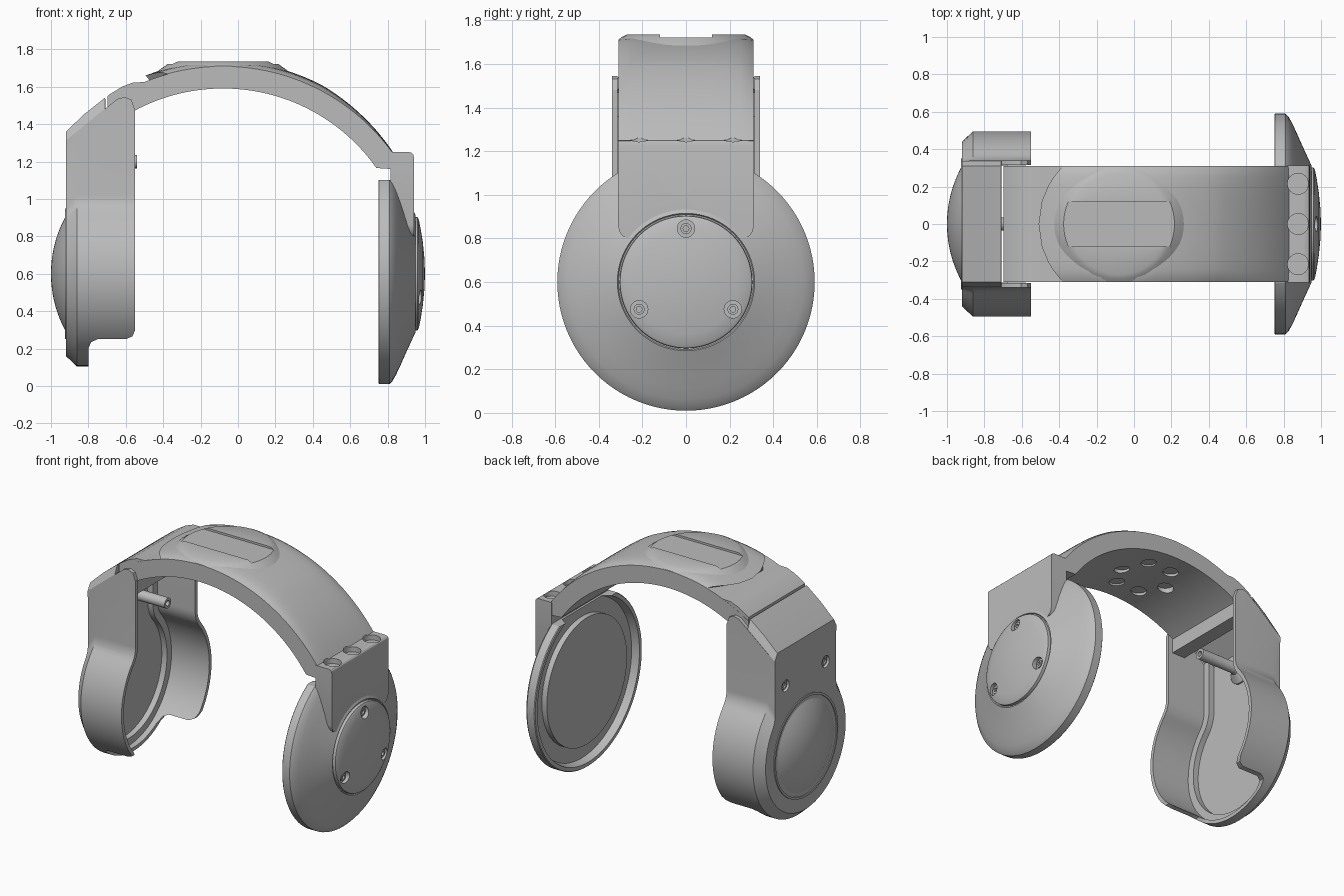
import bpy, bmesh, math
from math import sin, cos, pi, sqrt, atan2

if "Cube" in bpy.data.objects:
    bpy.data.objects.remove(bpy.data.objects["Cube"])

grey = bpy.data.materials.new("grey plastic")
grey.diffuse_color = (0.5, 0.5, 0.5, 1)
grey.use_nodes = True
grey.node_tree.nodes["Principled BSDF"].inputs["Base Color"].default_value = grey.diffuse_color
CX, CZ, EAR_Z = -0.08, 0.587, 0.6      # band arc centre, ear centre height


def finish(name, bm):
    bmesh.ops.remove_doubles(bm, verts=bm.verts, dist=1e-5)
    bmesh.ops.recalc_face_normals(bm, faces=bm.faces)
    me = bpy.data.meshes.new(name)
    bm.to_mesh(me)
    bm.free()
    me.materials.append(grey)
    ob = bpy.data.objects.new(name, me)
    bpy.context.collection.objects.link(ob)
    return ob


def loft(name, loops, cap_start=True, cap_end=True):
    """Skin a list of equal-length closed loops of 3D points."""
    bm = bmesh.new()
    rows = [[bm.verts.new(p) for p in loop] for loop in loops]
    n = len(rows[0])
    for a, b in zip(rows, rows[1:]):
        for i in range(n):
            j = (i + 1) % n
            bm.faces.new((a[i], a[j], b[j], b[i]))
    if cap_start:
        bm.faces.new(rows[0])
    if cap_end:
        bm.faces.new(rows[-1])
    return finish(name, bm)


def prism_y(name, pts, half):
    return loft(name, [[(x, y, z) for x, z in pts] for y in (-half, half)])


def prism_x(name, pts, x0, x1):
    return loft(name, [[(x, y, z) for y, z in pts] for x in (x0, x1)])


def box(name, x0, x1, half, z0, z1):
    return prism_y(name, [(x0, z0), (x1, z0), (x1, z1), (x0, z1)], half)


def lathe(name, prof, axis, at, n=64):
    """Turn (position, radius) points about the x or z axis through `at`."""
    bm = bmesh.new()
    rows = []
    for a, r in prof:
        row = []
        for i in range(n):
            c, s = r * cos(2 * pi * i / n), r * sin(2 * pi * i / n)
            p = (a, at[0] + c, at[1] + s) if axis == 'X' else (at[0] + c, at[1] + s, a)
            row.append(bm.verts.new(p))
        rows.append(row)
    for a, b in zip(rows, rows[1:]):
        for i in range(n):
            j = (i + 1) % n
            bm.faces.new((a[i], a[j], b[j], b[i]))
    bmesh.ops.dissolve_degenerate(bm, dist=1e-6, edges=bm.edges)
    return finish(name, bm)


def rod(name, axis, at, a, b, r, n=24):
    return lathe(name, [(a, 0), (a, r), (b, r), (b, 0)], axis, at, n)


def cut(ob, cutter, op='DIFFERENCE'):
    m = ob.modifiers.new("cut", 'BOOLEAN')
    m.operation, m.solver, m.object = op, 'EXACT', cutter
    bpy.context.view_layer.objects.active = ob
    bpy.ops.object.modifier_apply(modifier=m.name)
    bpy.data.objects.remove(cutter)


def arc_z(x, r):
    return CZ + sqrt(r * r - (x - CX) ** 2)


def span(a, b, n):
    return [a + (b - a) * i / n for i in range(n + 1)]


# headband arch with a ring of blind holes underneath
inner = [(x, arc_z(x, 1.0035)) for x in span(-0.62, 0.74, 44)]
outer = [(x, arc_z(x, 1.12)) for x in span(0.83, -0.69, 48)]
band = prism_y("headband", inner + [(0.82, 1.16), (0.86, 1.2)] + outer, 0.31)
for k in range(6):
    t = k * pi / 3
    cut(band, rod("hole", 'Z', (CX + 0.18 * cos(t), 0.18 * sin(t)), 1.4, 1.635, 0.05))

# crowned cover over the arch, with a round left end
half_section = [(0.0, 1.15), (0.12, 1.149), (0.2, 1.147), (0.25, 1.143), (0.285, 1.135), (0.31, 1.122)]
section = [(-y, r) for y, r in half_section[:0:-1]] + half_section
loops = []
for t in span(0, 1, 48):
    top, low = [], []
    for y, r in section:
        x0 = CX - sqrt(0.43 ** 2 - y * y)
        x = x0 + (0.845 - x0) * t
        fade = 1 - 0.9 * max(0, (x - 0.45) / 0.4)
        top.append((x, y, min(1.718, arc_z(x, 1.121 + (r - 1.121) * fade))))
        low.append((x, y, arc_z(x, 1.10)))
    loops.append(top + low[::-1])
cover = loft("headband_cover", loops)

# round top pad with a shallow strip across it
pad = lathe("top_pad", [(1.6, 0), (1.6, 0.37), (1.66, 0.37), (1.69, 0.34), (1.722, 0.295),
                        (1.735, 0.27), (1.735, 0)], 'Z', (CX, 0))
cut(pad, box("clip", -1, 1, 0.309, 1, 2), 'INTERSECT')
cut(pad, box("strip", -0.5, 0.4, 0.12, 1.721, 1.8))

# slider tongue and cross bar at the left end
prism_y("slider_tongue", [(-0.698, 1.46), (-0.698, 1.55), (-0.685, 1.56), (-0.62, 1.6), (-0.56, 1.623),
                          (-0.48, 1.625), (-0.48, 1.53), (-0.55, 1.485)], 0.309)
box("cross_bar", -0.68, -0.58, 0.32, 1.36, 1.47)


# left housing: hollow keyhole shell
def keyhole(x, r, n, f):
    zf = EAR_Z + sqrt((r + f) ** 2 - (n + f) ** 2)
    a = atan2(zf - EAR_Z, n + f)
    half = [(r * cos(t), EAR_Z + r * sin(t)) for t in span(-pi / 2, a, 30)]
    half += [(n + f + f * cos(t), zf + f * sin(t)) for t in span(a + pi, pi, 8)[1:]]
    half.append((n, 1.7))
    return [(x, y, z) for y, z in half] + [(x, -y, z) for y, z in half[:0:-1]]


housing = loft("left_housing", [
    keyhole(-0.92, 0.44, 0.335, 0.15), keyhole(-0.862, 0.495, 0.34, 0.15),
    keyhole(-0.55, 0.495, 0.34, 0.15), keyhole(-0.55, 0.47, 0.315, 0.175),
    keyhole(-0.84, 0.47, 0.315, 0.175), keyhole(-0.84, 0.42, 0.265, 0.225),
    keyhole(-0.88, 0.42, 0.265, 0.225)])
cut(housing, prism_y("above", [(-1.1, 1.16), (-0.92, 1.31), (-0.7, 1.49), (-0.645, 1.535), (-0.605, 1.545),
                               (-0.57, 1.53), (-0.552, 1.48), (-0.4, 1.48), (-0.4, 1.9), (-1.1, 1.9)], 1))
cut(housing, prism_y("below", [(-0.8, -0.1), (-0.8, 0.2), (-0.785, 0.235), (-0.75, 0.25), (-0.6, 0.25),
                               (-0.565, 0.265), (-0.549, 0.3), (-0.4, 0.3), (-0.4, -0.1)], 1))
for s in (-1, 1):
    cut(housing, rod("screw_hole", 'X', (s * 0.22, 1.1), -1, -0.9, 0.04))
    lathe("left_screw", [(-0.89, 0.018), (-0.91, 0.018), (-0.91, 0.028), (-0.89, 0.028), (-0.89, 0.018)],
          'X', (s * 0.22, 1.1), 24)

# sloping roof of the housing, bevelled down to its sides
slope = [(-0.92, 1.31), (-0.92, 1.36), (-0.82, 1.455), (-0.71, 1.542), (-0.708, 1.485)]
low = [(-0.92, 1.27), (-0.92, 1.312), (-0.82, 1.394), (-0.71, 1.484), (-0.708, 1.44)]
loft("housing_roof", [[(x, y, z) for x, z in p] for y, p in
                      ((-0.338, low), (-0.31, slope), (0.31, slope), (0.338, low))])

# left dome cap and inner post
ball = (0.31 ** 2 + 0.08 ** 2) / 0.16
dome = [(-1.0 + ball - sqrt(ball ** 2 - r * r), r) for r in span(0, 0.31, 14)]
lathe("left_dome", dome + [(-0.9, 0.31), (-0.9, 0)], 'X', (0, EAR_Z))
lathe("left_dome_ring", [(-0.91, 0.335), (-0.926, 0.335), (-0.926, 0.35), (-0.91, 0.35), (-0.91, 0.335)],
      'X', (0, EAR_Z))
lathe("inner_post", [(-0.89, 0), (-0.89, 0.09), (-0.87, 0.09), (-0.835, 0.04), (-0.82, 0.036), (-0.54, 0.036),
                     (-0.54, 0.018), (-0.6, 0.018), (-0.6, 0)], 'X', (0, 1.2), 32)

# right ear disc: domed outside with face plate, channel and raised pad inside
ear = lathe("right_ear_disc", [
    (0.762, 0), (0.762, 0.44), (0.80, 0.44), (0.80, 0.545), (0.75, 0.56), (0.75, 0.585), (0.755, 0.59),
    (0.81, 0.59), (0.825, 0.575), (0.845, 0.54), (0.87, 0.487), (0.895, 0.43), (0.925, 0.365), (0.948, 0.315),
    (0.941, 0.31), (0.941, 0.304), (0.96, 0.302), (0.967, 0.29), (0.977, 0.24), (0.988, 0.17),
    (0.996, 0.09), (1.0, 0)], 'X', (0, EAR_Z), 96)
cut(ear, box("top_slot", 0.6, 1.1, 0.32, 1.1, 1.4))
for y, z in ((0, 0.845), (-0.215, 0.475), (0.215, 0.475)):
    cut(ear, rod("screw_hole", 'X', (y, z), 0.95, 1.1, 0.04))
    lathe("right_screw", [(0.945, 0.013), (0.962, 0.013), (0.962, 0.025), (0.945, 0.025), (0.945, 0.013)],
          'X', (y, z), 24)

# right bracket with an arched foot and three top pockets
foot = [(0, 0.913), (0.06, 0.906), (0.12, 0.887), (0.17, 0.855), (0.21, 0.818), (0.235, 0.803), (0.265, 0.8),
        (0.29, 0.81), (0.305, 0.83), (0.312, 0.86), (0.312, 1.25)]
outline = foot + [(-y, z) for y, z in foot[:0:-1]]
bracket = prism_x("right_bracket", outline, 0.815, 0.94)
cut(bracket, prism_y("top_edge", [(0.915, 1.26), (0.915, 1.25), (0.93, 1.246), (0.937, 1.238), (0.94, 1.225),
                                  (0.96, 1.225), (0.96, 1.26)], 0.5))
for y in (-0.215, 0, 0.215):
    for part in (bracket, cover, band):
        cut(part, rod("pocket", 'Z', (0.877, y), 1.215, 1.5, 0.056, 32))

# smooth shading with crisp edges
for ob in bpy.context.collection.objects:
    ob.select_set(True)
    bpy.context.view_layer.objects.active = ob
bpy.ops.object.shade_smooth_by_angle(angle=math.radians(28))
